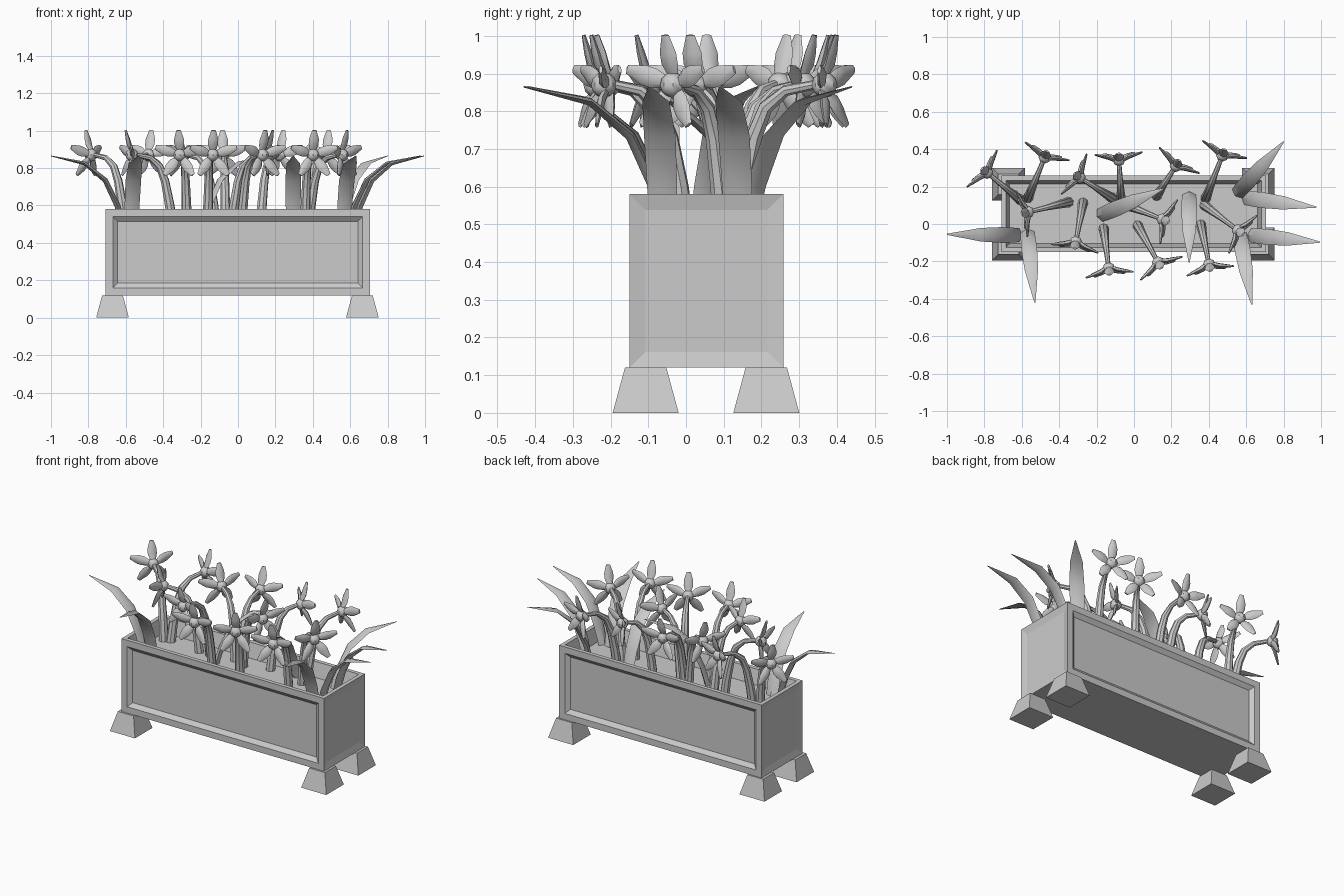
import bpy, bmesh, math
from mathutils import Vector, Matrix

if "Cube" in bpy.data.objects:
    bpy.data.objects.remove(bpy.data.objects["Cube"])

UP = Vector((0, 0, 1))


def finish(bm, name, smooth=False):
    bmesh.ops.recalc_face_normals(bm, faces=bm.faces)
    me = bpy.data.meshes.new(name)
    bm.to_mesh(me)
    bm.free()
    ob = bpy.data.objects.new(name, me)
    bpy.context.collection.objects.link(ob)
    if smooth:
        bpy.ops.object.select_all(action='DESELECT')
        bpy.context.view_layer.objects.active = ob
        ob.select_set(True)
        bpy.ops.object.shade_smooth_by_angle(angle=math.radians(40))
    return ob


def loft(bm, pts, radii, side, n):
    """Sweep an n-sided ellipse (half width, half thickness) along a planar path."""
    rings = []
    for i, p in enumerate(pts):
        t = (pts[min(i + 1, len(pts) - 1)] - pts[max(i - 1, 0)]).normalized()
        nor = side.cross(t)
        w, h = radii[i]
        rings.append([bm.verts.new(p + side * w * math.cos(a) + nor * h * math.sin(a))
                      for a in (2 * math.pi * k / n for k in range(n))])
    for a, b in zip(rings, rings[1:]):
        for k in range(n):
            bm.faces.new((a[k], a[(k + 1) % n], b[(k + 1) % n], b[k]))
    bm.faces.new(rings[0])
    bm.faces.new(rings[-1])


# planter box: recessed front/back panels, shallow dished ends, hollow top
bm = bmesh.new()
bmesh.ops.create_cube(bm, size=1, matrix=Matrix.Translation((-0.002, 0.054, 0.35))
                      @ Matrix.Diagonal((1.415, 0.408, 0.46, 1)))
bm.normal_update()
for f in list(bm.faces):
    nrm = f.normal.copy()
    if abs(nrm.y) > 0.9:
        steps = [(0.04, 0), (0.025, -0.02)]
    elif abs(nrm.x) > 0.9:
        steps = [(0.042, -0.01)]
    elif nrm.z > 0.9:
        steps = [(0.025, 0), (0.02, -0.09)]
    else:
        steps = []
    for th, d in steps:
        bmesh.ops.inset_individual(bm, faces=[f], thickness=th, depth=d, use_even_offset=True)
finish(bm, "planter_box")

# tapered feet
for sx in (-1, 1):
    for sy in (-1, 1):
        bm = bmesh.new()
        bmesh.ops.create_cone(bm, cap_ends=True, segments=4,
                              radius1=0.0875 * math.sqrt(2), radius2=0.055 * math.sqrt(2), depth=0.12,
                              matrix=Matrix.Translation((sx * 0.668 - 0.003, 0.053 + sy * 0.16, 0.06))
                              @ Matrix.Rotation(math.pi / 4, 4, 'Z'))
        finish(bm, f"foot_{'left' if sx < 0 else 'right'}_{'front' if sy < 0 else 'back'}")

# flowers: stem base (x, y) and head (x, y)
FLOWERS = [
    (-0.64, 0.155, -0.78, 0.27), (-0.55, 0.18, -0.48, 0.35), (-0.15, 0.16, -0.285, 0.245),
    (-0.07, 0.155, -0.08, 0.335), (0.14, 0.18, 0.22, 0.305), (0.40, 0.18, 0.47, 0.36),
    (-0.39, 0.107, -0.56, 0.065), (-0.28, 0.075, -0.31, -0.09), (0.0, 0.085, 0.147, 0.027),
    (-0.157, -0.064, -0.136, -0.23), (0.04, -0.045, 0.126, -0.20),
    (0.366, -0.043, 0.40, -0.21), (0.41, 0.075, 0.55, -0.03)]
STEM = [(-0.04, 0.48, 0.028), (-0.025, 0.60, 0.026), (0.0, 0.73, 0.023),
        (0.03, 0.81, 0.02), (0.08, 0.855, 0.015), (0.16, 0.872, 0.012)]
PETAL = [(0.012, 0.0, 0.012, 0.008), (0.055, 0.022, 0.027, 0.012),
         (0.085, 0.03, 0.027, 0.01), (0.132, 0.042, 0.012, 0.005)]

for i, (bx, by, hx, hy) in enumerate(FLOWERS, 1):
    base, head = Vector((bx, by, 0)), Vector((hx, hy, 0.87))
    d = Vector((hx - bx, hy - by, 0))
    scale = d.length / 0.17
    d.normalize()
    side = d.cross(UP)
    # curved stem
    bm = bmesh.new()
    loft(bm, [base + d * s * scale + UP * z for s, z, r in STEM],
         [(r, r) for s, z, r in STEM], side, 8)
    finish(bm, f"flower_stem_{i}", True)
    # five petals and the round centre
    bm = bmesh.new()
    for k in range(5):
        a = math.pi / 2 + k * 2 * math.pi / 5
        rad = side * math.cos(a) + UP * math.sin(a)
        loft(bm, [head + rad * r + d * f for r, f, w, h in PETAL],
             [(w, h) for r, f, w, h in PETAL], d.cross(rad), 6)
    bmesh.ops.create_uvsphere(bm, u_segments=8, v_segments=6, radius=0.034,
                              matrix=Matrix.Translation(head + d * 0.008))
    finish(bm, f"flower_head_{i}", True)

# arching leaves: base (x, y) and tip (x, y)
LEAVES = [
    (-0.61, -0.06, -1.0, -0.055), (-0.57, -0.04, -0.53, -0.42), (0.565, -0.05, 0.63, -0.43),
    (0.62, -0.06, 0.995, -0.097), (0.59, 0.14, 0.975, 0.09), (0.55, 0.16, 0.80, 0.44),
    (0.295, 0.16, 0.295, -0.205), (-0.185, 0.045, 0.16, 0.19)]
BLADE = [(0.0, 0.48, 0.036, 0.016), (0.035, 0.60, 0.04, 0.016), (0.10, 0.735, 0.042, 0.014),
         (0.21, 0.825, 0.036, 0.01), (0.39, 0.865, 0.003, 0.002)]

for i, (bx, by, tx, ty) in enumerate(LEAVES, 1):
    base, d = Vector((bx, by, 0)), Vector((tx - bx, ty - by, 0))
    scale = d.length / 0.39
    d.normalize()
    bm = bmesh.new()
    loft(bm, [base + d * s * scale + UP * z for s, z, w, h in BLADE],
         [(w, h) for s, z, w, h in BLADE], d.cross(UP), 4)
    finish(bm, f"leaf_{i}", True)
